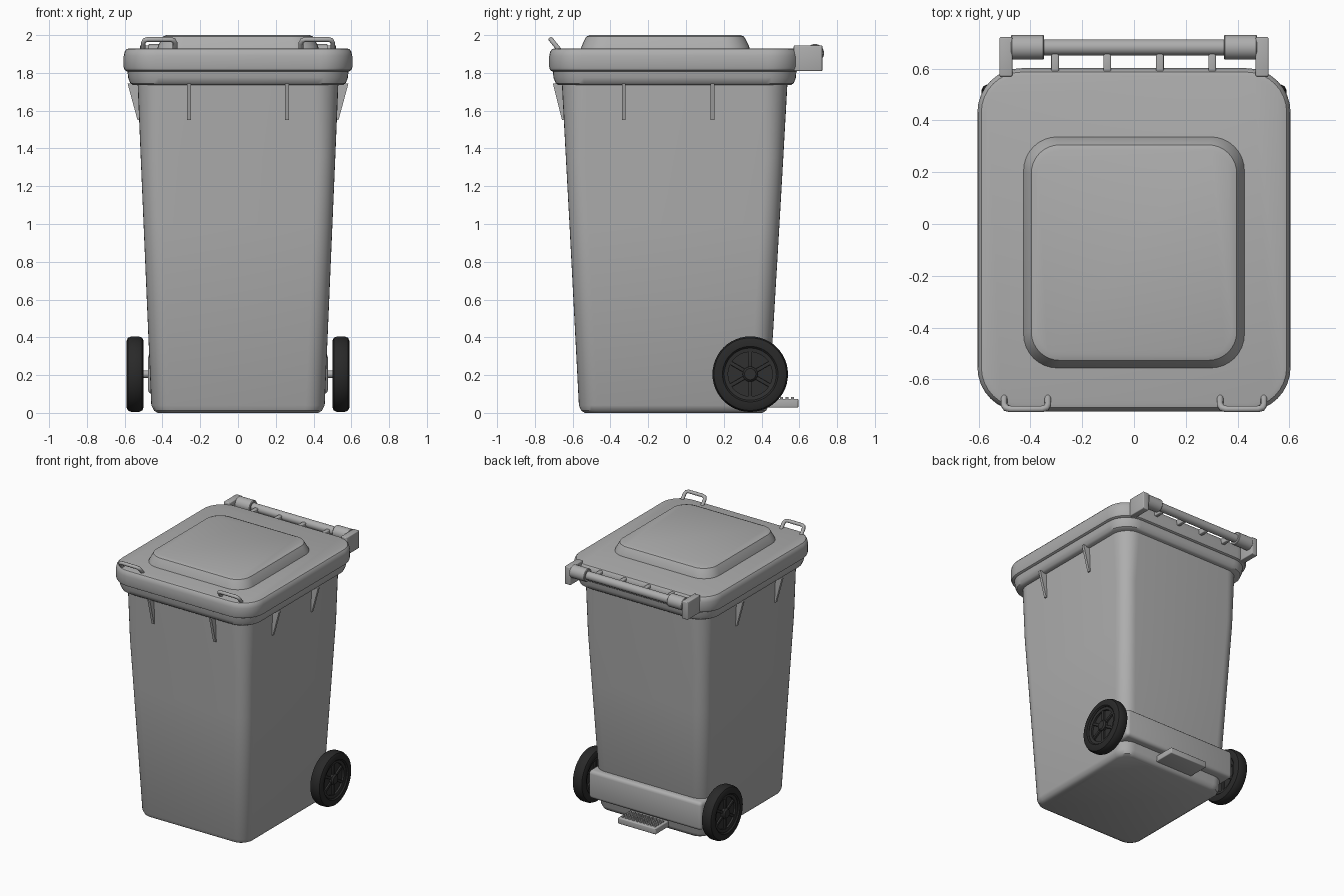
import bpy
import bmesh
from math import cos, sin, pi, radians
from mathutils import Matrix

if "Cube" in bpy.data.objects:
    bpy.data.objects.remove(bpy.data.objects["Cube"], do_unlink=True)


def material(name, value):
    m = bpy.data.materials.new(name)
    m.use_nodes = True
    colour = (value, value, value, 1)
    m.diffuse_color = colour
    bsdf = next(n for n in m.node_tree.nodes if n.type == 'BSDF_PRINCIPLED')
    bsdf.inputs["Base Color"].default_value = colour
    return m


GREY = material("grey plastic", 0.42)
TYRE = material("black rubber", 0.022)
RIM = material("dark rim plastic", 0.03)
meshes = []


def finish(name, bm, mat):
    bmesh.ops.recalc_face_normals(bm, faces=bm.faces)
    me = bpy.data.meshes.new(name)
    bm.to_mesh(me)
    bm.free()
    me.materials.append(mat)
    ob = bpy.data.objects.new(name, me)
    bpy.context.collection.objects.link(ob)
    meshes.append(ob)
    return ob


def skin(bm, rings, cap=True, loop=False):
    """Bridge rings of equal vertex count with quads."""
    rows = [[bm.verts.new(p) for p in ring] for ring in rings]
    n = len(rows[0])
    pairs = list(zip(rows, rows[1:]))
    if loop:
        pairs.append((rows[-1], rows[0]))
    for a, b in pairs:
        for i in range(n):
            j = (i + 1) % n
            bm.faces.new((a[i], a[j], b[j], b[i]))
    if cap and not loop:
        bm.faces.new(rows[0])
        bm.faces.new(rows[-1])


def rounded_ring(z, hx, y0, y1, r, seg=8):
    corners = [(hx - r, y1 - r), (r - hx, y1 - r), (r - hx, y0 + r), (hx - r, y0 + r)]
    return [(cx + r * cos(a), cy + r * sin(a), z)
            for k, (cx, cy) in enumerate(corners)
            for a in [(k + i / seg) * pi / 2 for i in range(seg + 1)]]


def loft(name, sections):
    bm = bmesh.new()
    skin(bm, [rounded_ring(*s) for s in sections])
    return finish(name, bm, GREY)


def lathe(name, profile, centre, mat, loop=False, seg=48):
    """Turn (radius, x) points round an axis parallel to x."""
    bm = bmesh.new()
    cx, cy, cz = centre
    skin(bm, [[(cx + x, cy + r * cos(2 * pi * i / seg), cz + r * sin(2 * pi * i / seg))
               for i in range(seg)] for r, x in profile], loop=loop)
    return finish(name, bm, mat)


def rod(name, x0, x1, r, y, z, mat=GREY, edge=0.004):
    return lathe(name, [(r - edge, x0), (r, x0 + edge), (r, x1 - edge), (r - edge, x1)],
                 (0, y, z), mat, seg=32)


def box(name, x, y, z, mat=GREY, bevel=0.006):
    bm = bmesh.new()
    bmesh.ops.create_cube(bm, size=1)
    for v in bm.verts:
        v.co = [lo + (c + 0.5) * (hi - lo) for c, (lo, hi) in zip(v.co, (x, y, z))]
    if bevel:
        bmesh.ops.bevel(bm, geom=bm.edges[:], offset=bevel, segments=3,
                        profile=0.5, affect='EDGES')
    return finish(name, bm, mat)


def prism(name, outline, lo, hi, axis):
    """Extrude an (outward, z) outline along x (axis 0) or y (axis 1)."""
    bm = bmesh.new()
    skin(bm, [[(t, p, z) if axis == 0 else (p, t, z) for p, z in outline]
              for t in (lo, hi)])
    return finish(name, bm, GREY)


# Tapered bin body
loft("bin_body", [
    (0.0, 0.425, -0.535, 0.405, 0.08), (0.012, 0.445, -0.555, 0.425, 0.09),
    (0.04, 0.459, -0.567, 0.438, 0.1), (1.0, 0.5, -0.617, 0.495, 0.1),
    (1.35, 0.515, -0.636, 0.515, 0.1), (1.76, 0.532, -0.658, 0.538, 0.13)])

# Rim below the lid
loft("body_rim", [
    (1.735, 0.555, -0.675, 0.555, 0.14), (1.745, 0.57, -0.69, 0.57, 0.15),
    (1.775, 0.582, -0.702, 0.582, 0.16), (1.82, 0.586, -0.705, 0.585, 0.16)])

# Lid with soft upper edge and raised panel
loft("lid", [
    (1.808, 0.588, -0.708, 0.588, 0.16), (1.815, 0.6, -0.72, 0.598, 0.17),
    (1.83, 0.605, -0.724, 0.602, 0.17), (1.89, 0.605, -0.724, 0.602, 0.17),
    (1.913, 0.6, -0.719, 0.597, 0.165), (1.926, 0.59, -0.709, 0.587, 0.155),
    (1.93, 0.575, -0.694, 0.572, 0.14)])
loft("lid_raised_panel", [
    (1.925, 0.428, -0.558, 0.338, 0.13), (1.94, 0.424, -0.553, 0.334, 0.13),
    (1.978, 0.406, -0.536, 0.316, 0.12), (1.993, 0.397, -0.527, 0.306, 0.11),
    (2.0, 0.378, -0.508, 0.287, 0.1)])

# Stiffening ribs under the rim
for s in (-1, 1):
    prism("front_rib", [(-0.64, 1.745), (-0.705, 1.745), (-0.656, 1.55), (-0.63, 1.55)],
          s * 0.26 - 0.01, s * 0.26 + 0.01, 0)
    for y in (-0.33, 0.14):
        prism("side_rib", [(s * 0.51, 1.745), (s * 0.585, 1.745),
                           (s * 0.532, 1.55), (s * 0.51, 1.55)], y - 0.01, y + 0.01, 1)

# Rear handle bar, sleeves, end plates and connectors
HY, HZ = 0.683, 1.905
rod("handle_bar", -0.4, 0.4, 0.031, HY, HZ)
for s in (-1, 1):
    rod("handle_sleeve", *sorted((s * 0.348, s * 0.475)), 0.048, HY, HZ)
    box("handle_end_plate", sorted((s * 0.47, s * 0.52)), (0.57, 0.722), (1.81, 1.945))
for x in (-0.305, -0.103, 0.1, 0.302):
    box("handle_connector", (x - 0.015, x + 0.015), (0.58, 0.665), (1.875, 1.92))

# Lifting loops on the front of the lid
for s in (-1, 1):
    cu = bpy.data.curves.new("front_lid_loop", 'CURVE')
    cu.dimensions = '3D'
    cu.bevel_depth = 0.013
    cu.bevel_resolution = 3
    cu.use_fill_caps = True
    path = [(0.333, -0.665, 1.915), (0.333, -0.7, 1.958), (0.34, -0.711, 1.972),
            (0.357, -0.715, 1.977), (0.478, -0.715, 1.977), (0.495, -0.711, 1.972),
            (0.502, -0.7, 1.958), (0.502, -0.665, 1.915)]
    sp = cu.splines.new('POLY')
    sp.points.add(len(path) - 1)
    for p, (x, y, z) in zip(sp.points, path):
        p.co = (s * x, y, z, 1)
    cu.materials.append(GREY)
    bpy.context.collection.objects.link(bpy.data.objects.new("front_lid_loop", cu))

# Axle housing, axle and foot pedal with grip studs
box("axle_housing", (-0.477, 0.477), (0.27, 0.5), (0.1, 0.315), bevel=0.025)
rod("axle", -0.55, 0.55, 0.02, 0.34, 0.205)
box("foot_pedal", (-0.16, 0.16), (0.38, 0.595), (0.028, 0.073))
bm = bmesh.new()
for i in range(10):
    for j in range(4):
        spot = Matrix.Translation((-0.135 + i * 0.03, 0.475 + j * 0.03, 0.075))
        bmesh.ops.create_cube(bm, size=0.016, matrix=spot)
finish("pedal_studs", bm, GREY)

# Wheels with tyre, recessed disc, rim ring, spokes and hub
for s in (-1, 1):
    c = (s * 0.545, 0.34, 0.205)
    half = [(0.138, 0.036), (0.147, 0.045), (0.176, 0.045), (0.192, 0.038), (0.2, 0.02)]
    lathe("tyre", half + [(r, -x) for r, x in reversed(half)], c, TYRE, loop=True)
    lathe("wheel_disc", [(0.142, -0.015), (0.142, 0.015)], c, RIM)
    lathe("rim_ring", [(0.117, 0.03), (0.142, 0.034), (0.142, -0.034), (0.117, -0.03)],
          c, RIM, loop=True)
    lathe("wheel_hub", [(0.03, -0.042), (0.04, -0.032), (0.04, 0.032), (0.03, 0.042)],
          c, RIM, seg=24)
    for k in range(6):
        spoke = box("wheel_spoke", (-0.028, 0.028), (-0.01, 0.01), (0.03, 0.125), RIM, 0.003)
        spoke.data.transform(Matrix.Translation(c) @ Matrix.Rotation(radians(60 * k), 4, 'X'))

# Smooth shading with sharp edges kept
bpy.ops.object.select_all(action='DESELECT')
for ob in meshes:
    ob.select_set(True)
bpy.context.view_layer.objects.active = meshes[0]
bpy.ops.object.shade_smooth_by_angle(angle=radians(35))
